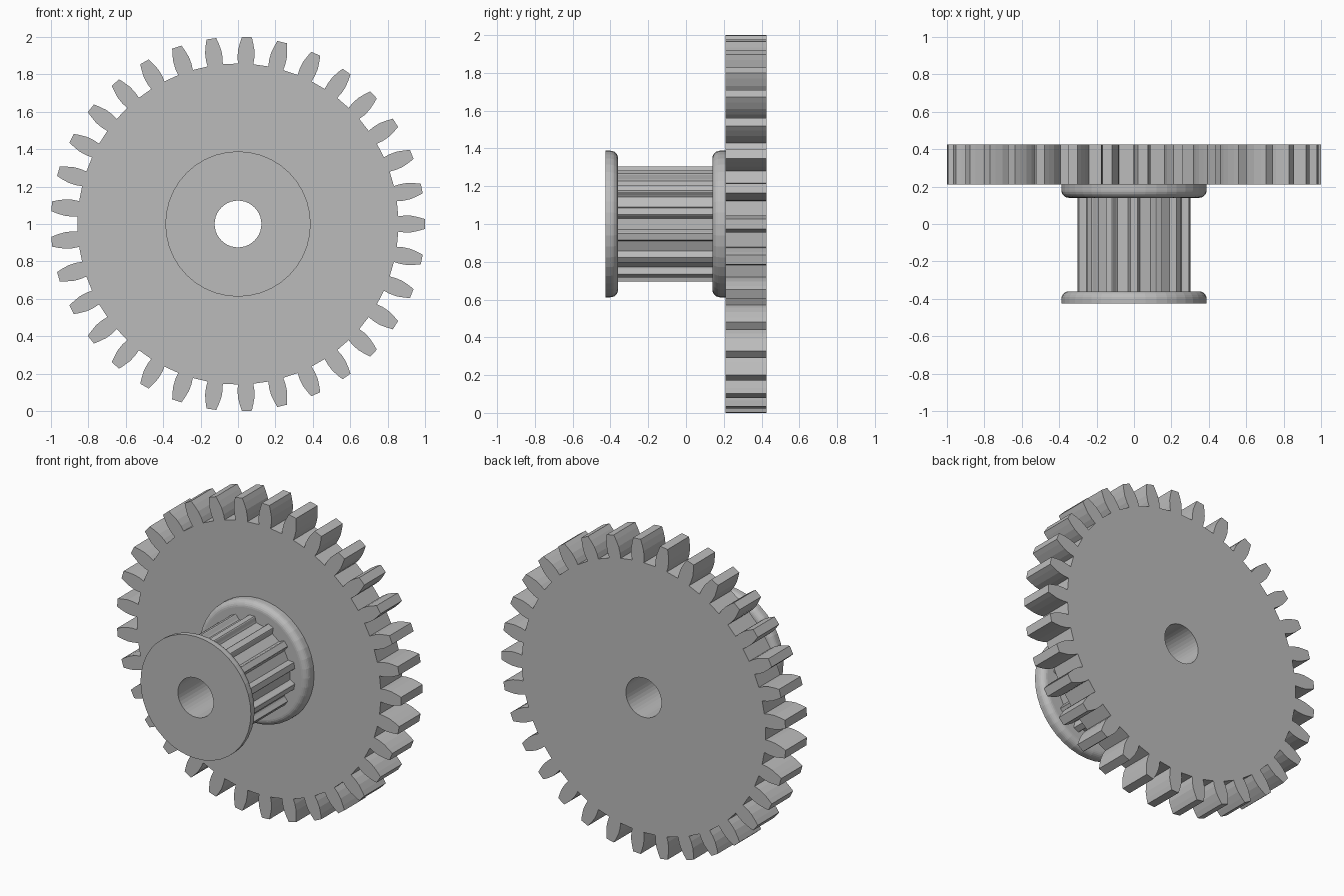
import bpy, bmesh
from math import sin, cos, pi, tau
from mathutils import Vector, Matrix

if "Cube" in bpy.data.objects:
    bpy.data.objects.remove(bpy.data.objects["Cube"])

BORE = 0.125
SIDES = 40
AXIS = Vector((0, 0, 1))     # the shaft runs along y through this point

grey = bpy.data.materials.new("plain grey")
grey.use_nodes = True
grey.diffuse_color = (0.5, 0.5, 0.5, 1)
grey.node_tree.nodes["Principled BSDF"].inputs["Base Color"].default_value = (0.5, 0.5, 0.5, 1)


def finish(name, bm):
    bmesh.ops.recalc_face_normals(bm, faces=bm.faces)
    mesh = bpy.data.meshes.new(name)
    bm.to_mesh(mesh)
    bm.free()
    mesh.materials.append(grey)
    obj = bpy.data.objects.new(name, mesh)
    bpy.context.collection.objects.link(obj)
    return obj


def polar(r, a):
    return (r * cos(a), r * sin(a))


def toothed_outline(count, flank, phase):
    """Mirror a flank of (radius, half width) points and repeat it round the axis."""
    points = []
    for i in range(count):
        a = phase + i * tau / count
        points += [polar(r, a - w / r) for r, w in flank]
        points += [polar(r, a + w / r) for r, w in reversed(flank)]
    return points


def bored_prism(name, outline, y0, y1):
    """Extrude an outline along y with the shaft hole left open."""
    bm = bmesh.new()
    hole = [polar(BORE, i * tau / SIDES) for i in range(SIDES)]
    for loop in (outline, hole):
        verts = [bm.verts.new((x, y0, AXIS.z + z)) for x, z in loop]
        for a, b in zip(verts, verts[1:] + verts[:1]):
            bm.edges.new((a, b))
    bmesh.ops.triangle_fill(bm, edges=bm.edges[:], use_beauty=True, normal=(0, -1, 0))
    front = bm.faces[:]
    back = bmesh.ops.extrude_face_region(bm, geom=front, use_keep_orig=True)["geom"]
    moved = [g for g in back if isinstance(g, bmesh.types.BMVert)]
    bmesh.ops.translate(bm, verts=moved, vec=(0, y1 - y0, 0))
    return finish(name, bm)


def flange(name, flat_y, round_y, radius=0.388, fillet=0.04):
    """Lathe a ring with one sharp rim and one rounded rim."""
    way = 1 if round_y > flat_y else -1
    profile = [(BORE, flat_y), (radius, flat_y)]
    for i in range(7):
        a = i * pi / 12
        profile.append((radius - fillet + fillet * cos(a),
                        round_y - way * fillet * (1 - sin(a))))
    profile.append((BORE, round_y))
    bm = bmesh.new()
    verts = [bm.verts.new((r, y, AXIS.z)) for r, y in profile]
    for a, b in zip(verts, verts[1:] + verts[:1]):
        bm.edges.new((a, b))
    bmesh.ops.spin(bm, geom=bm.verts[:] + bm.edges[:], cent=AXIS, axis=(0, 1, 0),
                   angle=tau, steps=SIDES, use_merge=True)
    bmesh.ops.remove_doubles(bm, verts=bm.verts[:], dist=1e-5)
    return finish(name, bm)


# Large spur gear at the back
gear_flank = [(0.857, 0.041), (0.89, 0.045), (0.93, 0.044), (0.97, 0.035), (1.0, 0.026)]
bored_prism("spur_gear", toothed_outline(33, gear_flank, 0), 0.21, 0.425)

# Belt pulley drum, a land pointing straight up
belt_flank = [(0.270, 0.031), (0.280, 0.027), (0.302, 0.022), (0.306, 0.018)]
bored_prism("belt_pulley", toothed_outline(14, belt_flank, pi / 2), -0.37, 0.15)

# Belt guides, rounded on the sides that face the drum
flange("front_flange", -0.425, -0.36)
flange("rear_flange", 0.21, 0.14)
